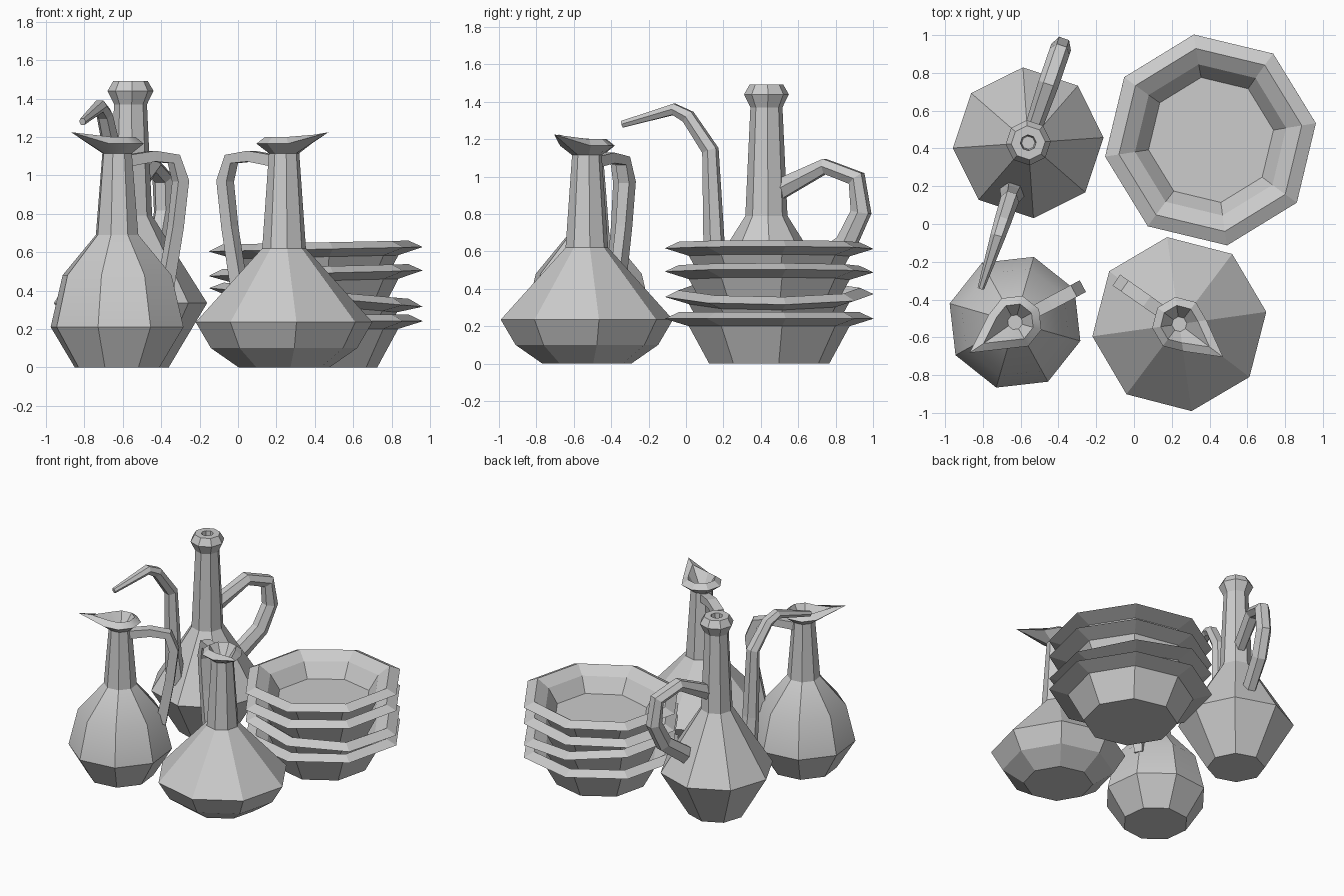
import bpy, bmesh
from math import sin, cos, pi, radians
from mathutils import Vector

if "Cube" in bpy.data.objects:
    bpy.data.objects.remove(bpy.data.objects["Cube"])


def finish(bm, name, loc, rot=(0, 0, 0)):
    bmesh.ops.recalc_face_normals(bm, faces=bm.faces)
    mesh = bpy.data.meshes.new(name)
    bm.to_mesh(mesh)
    bm.free()
    ob = bpy.data.objects.new(name, mesh)
    ob.location = loc
    ob.rotation_euler = rot
    bpy.context.collection.objects.link(ob)
    return ob


def skin(bm, rings):
    """Join successive vertex rings and cap both ends."""
    n = len(rings[0])
    for a, b in zip(rings, rings[1:]):
        for i in range(n):
            j = (i + 1) % n
            bm.faces.new((a[i], a[j], b[j], b[i]))
    bm.faces.new(rings[0][::-1])
    bm.faces.new(rings[-1])


def lathe(name, profile, angle, loc, rot=(0, 0, 0), lip=None, sides=8):
    """Turned part; lip = (vertex index, angle, {ring: (radius, z)}) pulls a pouring lip."""
    bm = bmesh.new()
    rings = []
    for r, z in profile:
        rings.append([bm.verts.new((r * cos(radians(angle) + 2 * pi * i / sides),
                                    r * sin(radians(angle) + 2 * pi * i / sides), z))
                      for i in range(sides)])
    if lip:
        idx, ang, moves = lip
        for ring, (r, z) in moves.items():
            rings[ring][idx].co = (r * cos(radians(ang)), r * sin(radians(ang)), z)
    skin(bm, rings)
    return finish(bm, name, loc, rot)


def sweep(name, path, angle, loc, section):
    """Tube in the vertical plane at 'angle'; path rows = (radius, z, half depth, half width)."""
    bm = bmesh.new()
    out = Vector((cos(radians(angle)), sin(radians(angle)), 0))
    side = Vector((-out.y, out.x, 0))
    up = Vector((0, 0, 1))
    pts = [out * p[0] + up * p[1] for p in path]
    rings = []
    for k, p in enumerate(pts):
        t = Vector()
        if k > 0:
            t += (p - pts[k - 1]).normalized()
        if k < len(pts) - 1:
            t += (pts[k + 1] - p).normalized()
        nrm = side.cross(t.normalized())
        d, w = path[k][2:]
        rings.append([bm.verts.new(p + nrm * d * u + side * w * v) for u, v in section])
    skin(bm, rings)
    return finish(bm, name, loc)


SQUARE = [(1, 1), (-1, 1), (-1, -1), (1, -1)]
HEXAGON = [(1, 0.5), (0, 1), (-1, 0.5), (-1, -0.5), (0, -1), (1, -0.5)]

# Tall ewer with long spout, back left
ewer = (-0.56, 0.43, 0)
lathe("ewer_body", [(0.20, 0), (0.40, 0.335), (0.113, 0.79), (0.086, 1.37), (0.12, 1.44),
                    (0.09, 1.492), (0.042, 1.492), (0.035, 1.38)], 4, ewer)
sweep("ewer_spout", [(0.27, 0.44, 0.06, 0.07), (0.295, 0.65, 0.05, 0.06), (0.315, 1.14, 0.04, 0.05),
                     (0.44, 1.32, 0.035, 0.045), (0.52, 1.36, 0.03, 0.04),
                     (0.81, 1.28, 0.018, 0.018)], 252, ewer, HEXAGON)
sweep("ewer_handle", [(0.05, 0.92, 0.055, 0.045), (0.33, 1.055, 0.04, 0.055),
                      (0.51, 0.99, 0.045, 0.055), (0.535, 0.81, 0.05, 0.055),
                      (0.45, 0.64, 0.055, 0.055), (0.26, 0.50, 0.06, 0.05)], 71, ewer, HEXAGON)

# Two pitchers share the rim shape and the handle
rim = [(0.08, 1.115), (0.145, 1.165), (0.10, 1.20), (0.04, 1.11)]


def pitcher(name, base, angle, loc, lip_index, lip_angle, handle_angle):
    n = len(base)
    body = lathe(name + "_body", base + rim, angle, loc,
                 lip=(lip_index, lip_angle, {n + 1: (0.29, 1.225), n + 2: (0.20, 1.212)}))
    sweep(name + "_handle", [(0.05, 1.075, 0.03, 0.032), (0.21, 1.10, 0.028, 0.035),
                             (0.335, 1.085, 0.028, 0.035), (0.375, 0.97, 0.032, 0.035),
                             (0.345, 0.73, 0.032, 0.032), (0.285, 0.41, 0.035, 0.03)],
          handle_angle, loc, SQUARE)
    return body


left = pitcher("round_pitcher", [(0.23, 0), (0.36, 0.21), (0.295, 0.48), (0.115, 0.69)],
               29, (-0.63, -0.52, 0), 4, 214, 28)
pitcher("wide_pitcher", [(0.24, 0), (0.385, 0.10), (0.465, 0.235), (0.115, 0.62)],
        8, (0.24, -0.53, 0), 7, -37, 145)

# Soft shading on the round pitcher
bpy.ops.object.select_all(action='DESELECT')
bpy.context.view_layer.objects.active = left
left.select_set(True)
bpy.ops.object.shade_smooth_by_angle(angle=radians(30))

# Stack of nested bowls, slightly tilted
bowl = [(0.325, 0), (0.435, 0.20), (0.565, 0.24), (0.49, 0.275), (0.405, 0.22), (0.335, 0.115)]
for i, (z, tilt) in enumerate([(0, 0), (0.125, 5.0), (0.25, -1.5), (0.375, -1.2)]):
    t = radians(tilt)
    lathe(f"bowl_{i + 1}", bowl, 9, (0.405 - 0.24 * sin(t), 0.445, z), (0, t, 0))
